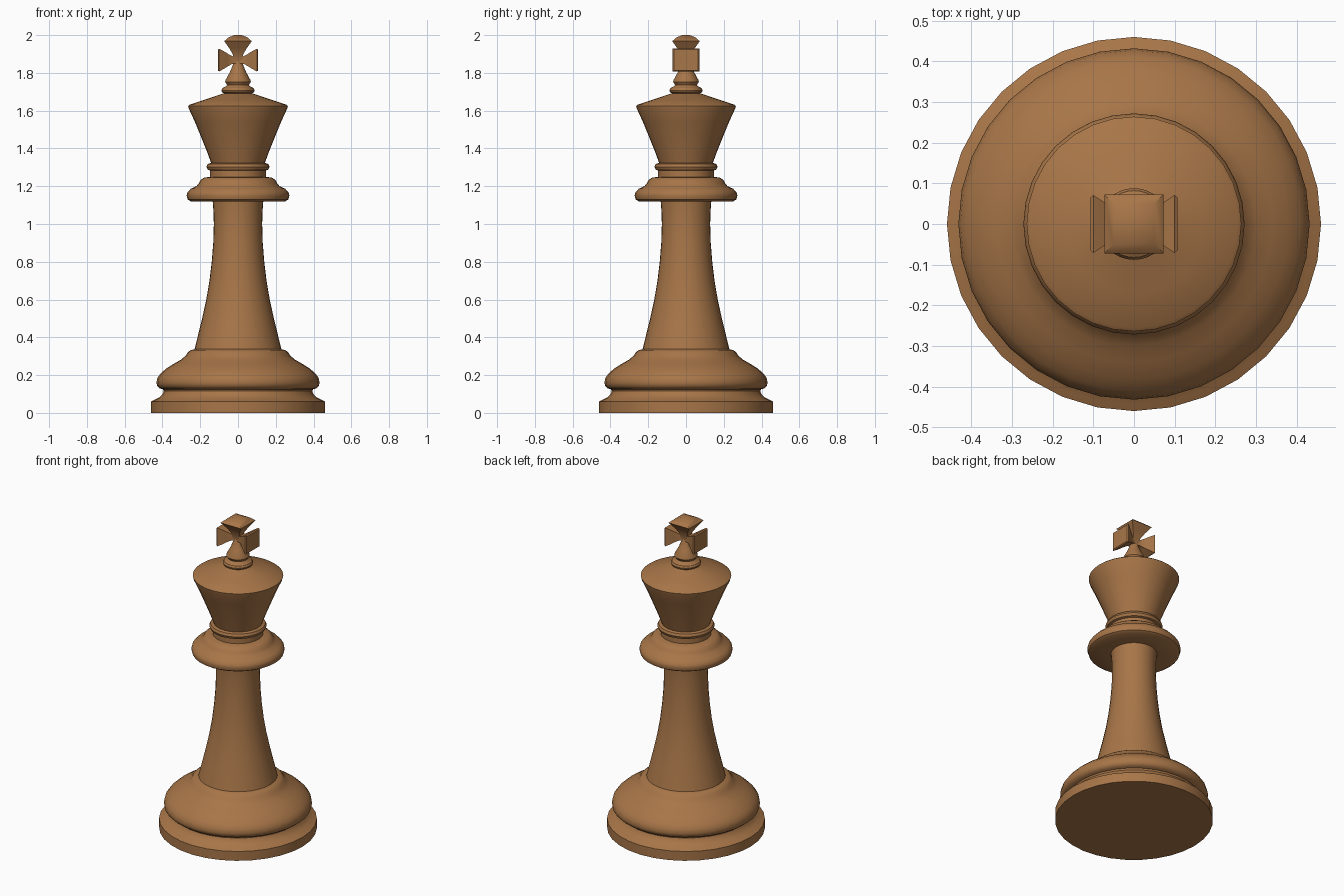
import bpy, bmesh, math

wood = bpy.data.materials.new("brown wood")
wood.diffuse_color = (0.39, 0.18, 0.065, 1)
SEG = 32


def finish(name, bm):
    bmesh.ops.recalc_face_normals(bm, faces=bm.faces)
    me = bpy.data.meshes.new(name)
    bm.to_mesh(me)
    bm.free()
    me.materials.append(wood)
    ob = bpy.data.objects.new(name, me)
    bpy.context.collection.objects.link(ob)
    bpy.ops.object.select_all(action='DESELECT')
    ob.select_set(True)
    bpy.context.view_layer.objects.active = ob
    bpy.ops.object.shade_smooth_by_angle(angle=math.radians(35))
    return ob


def skin(bm, rings, cap_start, cap_end):
    for a, b in zip(rings, rings[1:]):
        n = len(a)
        for i in range(n):
            j = (i + 1) % n
            bm.faces.new((a[i], a[j], b[j], b[i]))
    if cap_start:
        bm.faces.new(rings[0][::-1])
    if cap_end:
        bm.faces.new(rings[-1])


def lathe(name, profile, cap_start=False, cap_end=False):
    bm = bmesh.new()
    rings = [[bm.verts.new((r * math.cos(math.tau * i / SEG),
                            r * math.sin(math.tau * i / SEG), z))
              for i in range(SEG)] for r, z in profile]
    skin(bm, rings, cap_start, cap_end)
    return finish(name, bm)


def flared_arm(name, sections, place):
    """Rectangular sections (distance, half_u, half_v) placed by a function."""
    bm = bmesh.new()
    rings = [[bm.verts.new(place(d, su * u, sv * v))
              for su, sv in ((-1, -1), (1, -1), (1, 1), (-1, 1))]
             for d, u, v in sections]
    skin(bm, rings, True, True)
    return finish(name, bm)


# Foot with groove and domed moulding
lathe("base", [(0.46, 0), (0.46, 0.06), (0.445, 0.068), (0.42, 0.08),
               (0.40, 0.098), (0.393, 0.115), (0.397, 0.125), (0.415, 0.13),
               (0.428, 0.142), (0.432, 0.16), (0.427, 0.185), (0.41, 0.208),
               (0.38, 0.235), (0.34, 0.26), (0.30, 0.283), (0.275, 0.305),
               (0.265, 0.322), (0.25, 0.332), (0.23, 0.337)], cap_start=True)
# Tapering stem
lathe("stem", [(0.23, 0.337), (0.212, 0.41), (0.19, 0.50), (0.168, 0.60),
               (0.151, 0.70), (0.139, 0.80), (0.131, 0.90), (0.128, 1.0),
               (0.13, 1.07), (0.134, 1.12)])
# Collar with upper step and thin ring
lathe("collar", [(0.134, 1.12), (0.25, 1.12), (0.266, 1.13), (0.272, 1.15),
                 (0.268, 1.167), (0.25, 1.187), (0.22, 1.2), (0.208, 1.215),
                 (0.198, 1.233), (0.18, 1.245), (0.147, 1.25), (0.147, 1.283),
                 (0.16, 1.287), (0.167, 1.303), (0.16, 1.318), (0.142, 1.323)])
# Flared head with shallow cone top
lathe("head", [(0.142, 1.323), (0.165, 1.385), (0.195, 1.46), (0.228, 1.54),
               (0.261, 1.612), (0.264, 1.625), (0.255, 1.632),
               (0.17, 1.66), (0.075, 1.692)])
# Finial neck below the cross
lathe("finial", [(0.075, 1.692), (0.085, 1.698), (0.088, 1.708), (0.082, 1.72),
                 (0.062, 1.73), (0.058, 1.737), (0.068, 1.752), (0.066, 1.762),
                 (0.045, 1.80), (0.028, 1.84), (0.02, 1.87)], cap_end=True)

# Cross: two side arms and a top arm, each flaring to a broad end
side = [(0.0, 0.022, 0.018), (0.03, 0.024, 0.02), (0.055, 0.04, 0.034),
        (0.075, 0.055, 0.047), (0.1, 0.071, 0.06), (0.107, 0.064, 0.055)]
for label, s in (("left", -1), ("right", 1)):
    flared_arm("cross_arm_" + label, side,
               lambda d, u, v, s=s: (s * d, u, 1.868 + v))
top = [(1.855, 0.022, 0.022), (1.895, 0.026, 0.026), (1.93, 0.046, 0.046),
       (1.968, 0.073, 0.073), (1.988, 0.05, 0.05), (2.0, 0.02, 0.02)]
flared_arm("cross_arm_top", top, lambda d, u, v: (u, v, d))
